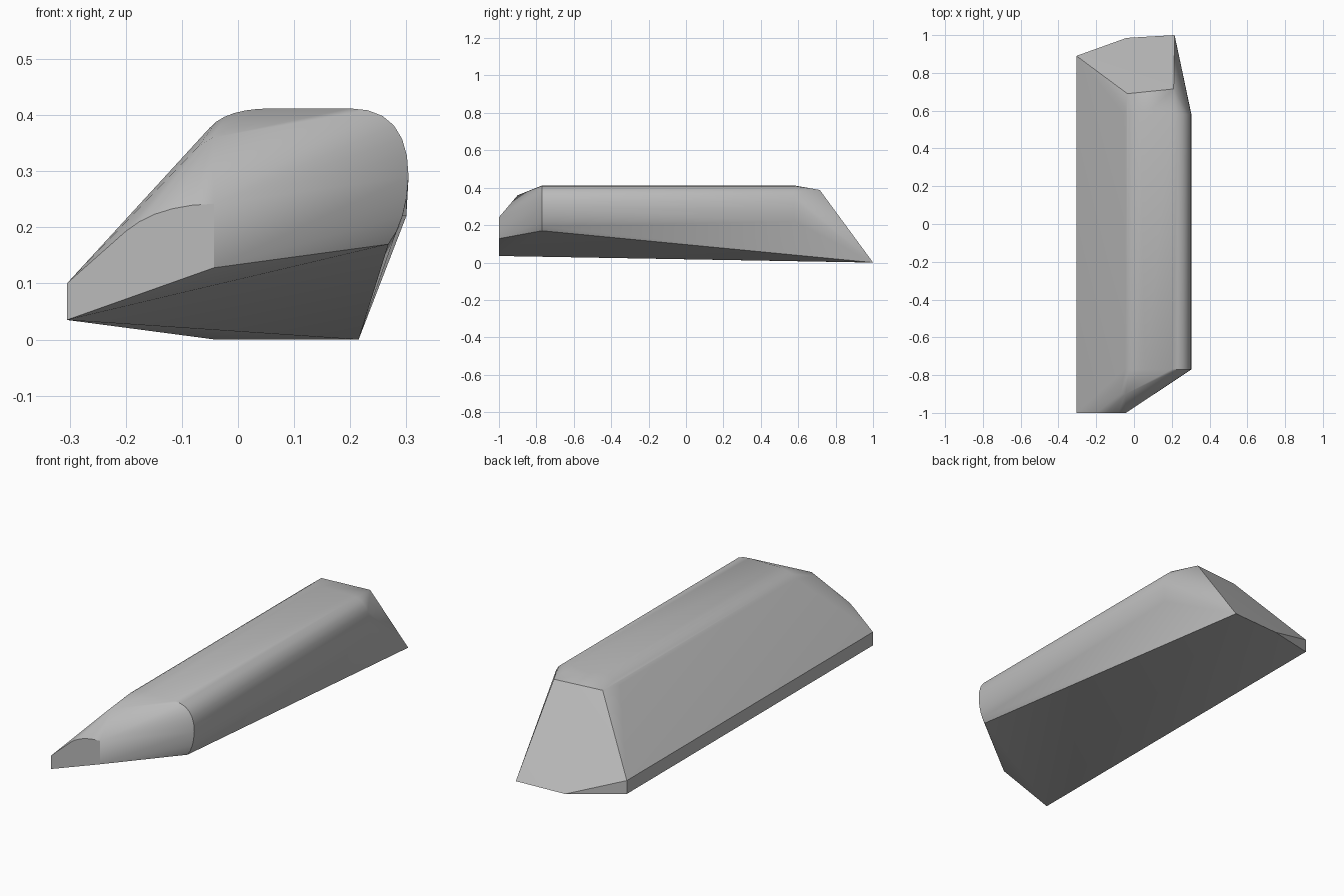
import bpy
import bmesh
import math
from mathutils import Vector

# Remove only the default cube
default_cube = bpy.data.objects.get("Cube")
if default_cube:
    bpy.data.objects.remove(default_cube, do_unlink=True)


def rounded(start, corner, end, steps=6):
    """Rounded corner in the xz plane, as a quadratic curve."""
    a, b, c = Vector(start), Vector(corner), Vector(end)
    curve = []
    for step in range(steps + 1):
        t = step / steps
        curve.append(a.lerp(b, t).lerp(b.lerp(c, t), t))
    return curve


def place(profile, y):
    """Stand an xz profile up at one position along the body."""
    return [Vector((point[0], y, point[1])) for point in profile]


def make_material(name, colour):
    material = bpy.data.materials.new(name)
    material.use_nodes = True
    material.diffuse_color = colour
    shader = next(n for n in material.node_tree.nodes if n.type == "BSDF_PRINCIPLED")
    shader.inputs["Base Color"].default_value = colour
    return material


def convex_object(name, points, material):
    """Faceted body wrapped tightly around its cross-sections."""
    shell = bmesh.new()
    for point in points:
        shell.verts.new(point)
    bmesh.ops.convex_hull(shell, input=list(shell.verts), use_existing_faces=False)
    loose = [vert for vert in shell.verts if not vert.link_faces]
    bmesh.ops.delete(shell, geom=loose, context="VERTS")
    bmesh.ops.dissolve_limit(shell, angle_limit=math.radians(0.3),
                             verts=list(shell.verts), edges=list(shell.edges))
    bmesh.ops.recalc_face_normals(shell, faces=list(shell.faces))
    mesh = bpy.data.meshes.new(name)
    shell.to_mesh(mesh)
    shell.free()
    mesh.materials.append(material)
    body = bpy.data.objects.new(name, mesh)
    bpy.context.collection.objects.link(body)
    bpy.ops.object.select_all(action="DESELECT")
    body.select_set(True)
    bpy.context.view_layer.objects.active = body
    bpy.ops.object.shade_smooth_by_angle(angle=math.radians(30))
    return body


# Main cross-section: rounded crest, rounded shoulder and tucked lower edge
left, right, top = -0.305, 0.304, 0.412
crest = rounded((-0.05, 0.378), (-0.02, top), (0.06, top))
shoulder = rounded((0.2, top), (right, top), (right, 0.29))
lower_edge = rounded((right, 0.29), (0.3, 0.21), (0.268, 0.17), steps=4)
thin_edge = [(left, 0.035), (left, 0.1)]

# Front end: a small flat face with a curved upper edge, and a sloping brow
nose = rounded((-0.2, 0.193), (-0.145, 0.24), (-0.043, 0.242), steps=5)
nose.append((-0.043, 0.128))
brow = [(-0.07, 0.345), (-0.045, 0.36)]

# Back end: a crest line that drops to a low, angled foot
foot = [Vector((-0.04, 0.985, 0)), Vector((0.215, 1, 0))]
back_crest = [Vector((-0.035, 0.69, 0.39)), Vector((0.21, 0.715, 0.388))]

points = place(thin_edge + nose, -1) + place(brow, -0.9)
points += place(crest + shoulder + lower_edge, -0.77)
points += place(crest + shoulder + [(0.3, 0.22)], 0.58)
points += place(thin_edge, 0.89) + back_crest + foot

grey = make_material("plain grey", (0.5, 0.5, 0.5, 1))
convex_object("faceted_body", points, grey)
